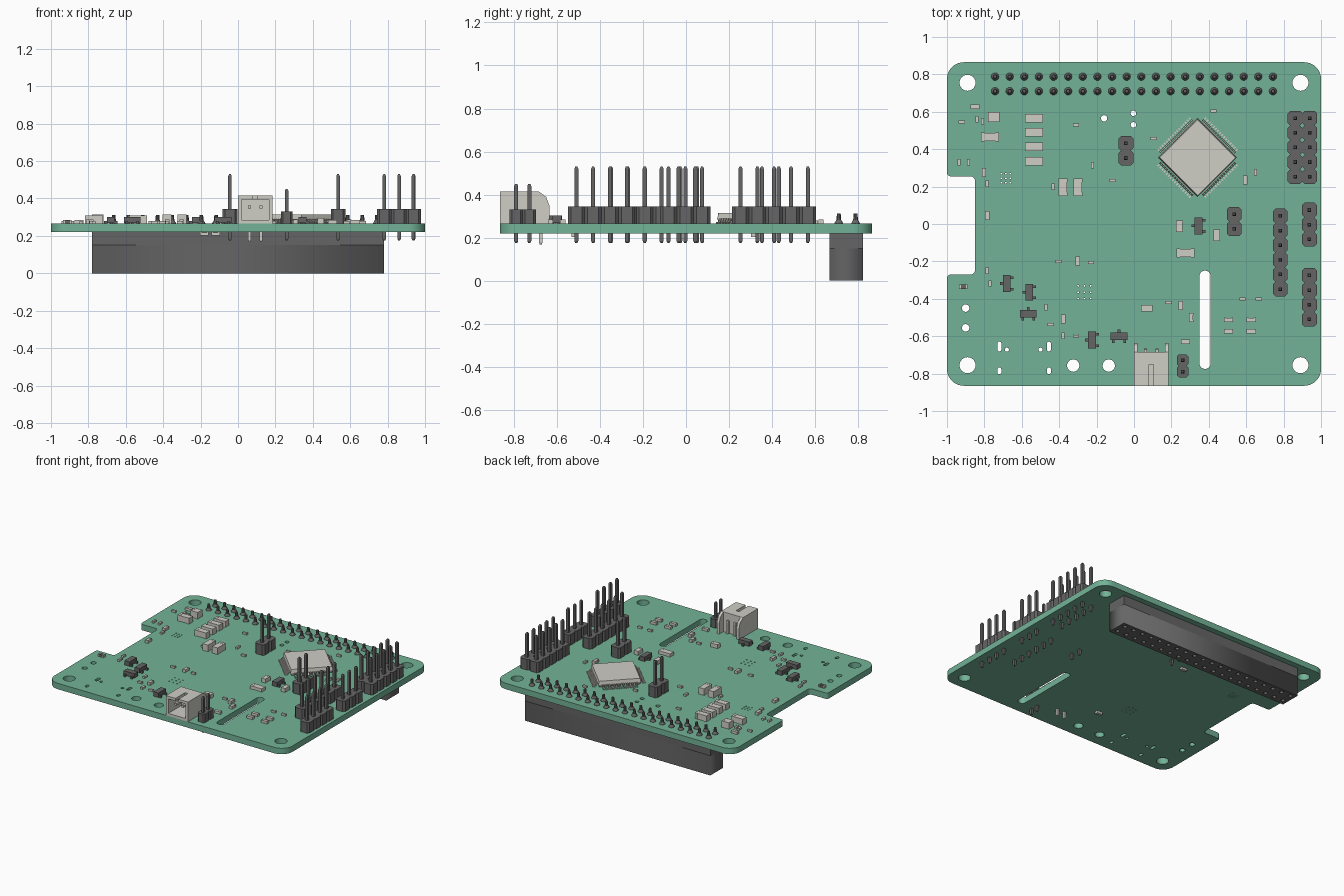
import bpy, bmesh
from math import cos, sin, pi
from mathutils import Vector

if "Cube" in bpy.data.objects:
    bpy.data.objects.remove(bpy.data.objects["Cube"])

TOP, BOT, P = 0.265, 0.22, 0.0782      # board top, board underside, pin pitch


def material(name, rgb):
    m = bpy.data.materials.new(name)
    m.diffuse_color = (*rgb, 1)
    m.use_nodes = True
    m.node_tree.nodes["Principled BSDF"].inputs["Base Color"].default_value = m.diffuse_color
    return m


GREEN = material("green_board", (0.17, 0.45, 0.31))
DARK = material("dark_plastic", (0.13, 0.13, 0.13))
LIGHT = material("light_parts", (0.62, 0.61, 0.56))


def finish(bm, name, mat):
    bmesh.ops.recalc_face_normals(bm, faces=bm.faces)
    me = bpy.data.meshes.new(name)
    bm.to_mesh(me)
    bm.free()
    me.materials.append(mat)
    ob = bpy.data.objects.new(name, me)
    bpy.context.collection.objects.link(ob)
    return ob


def skin(bm, rings):
    rows = [[bm.verts.new(p) for p in ring] for ring in rings]
    n = len(rows[0])
    for a, b in zip(rows, rows[1:]):
        for i in range(n):
            bm.faces.new((a[i], a[(i + 1) % n], b[(i + 1) % n], b[i]))
    bm.faces.new(rows[0][::-1])
    bm.faces.new(rows[-1])


def prism(bm, pts, vec):
    skin(bm, [[Vector(p) for p in pts], [Vector(p) + Vector(vec) for p in pts]])


def box(bm, x0, x1, y0, y1, z0, z1):
    prism(bm, [(x0, y0, z0), (x1, y0, z0), (x1, y1, z0), (x0, y1, z0)], (0, 0, z1 - z0))


def cbox(bm, x, y, w, h, z0, z1):
    box(bm, x - w / 2, x + w / 2, y - h / 2, y + h / 2, z0, z1)


def loft(bm, x, y, rings, n, rot=0):
    skin(bm, [[(x + r * cos(rot + 2 * pi * i / n), y + r * sin(rot + 2 * pi * i / n), z)
               for i in range(n)] for r, z in rings])


def pin(bm, x, y, z0, z1, r=0.0135):
    loft(bm, x, y, [(r * .5, z0), (r, z0 + .01), (r, z1 - .01), (r * .5, z1)], 4, pi / 4)


def circle(x, y, r, n=24):
    return [(x + r * cos(2 * pi * i / n), y + r * sin(2 * pi * i / n)) for i in range(n)]


def rect(x, y, w, h):
    return [(x - w / 2, y - h / 2), (x + w / 2, y - h / 2), (x + w / 2, y + h / 2), (x - w / 2, y + h / 2)]


def rounded(pts, radii, seg=8):
    out = []
    for i, (p, r) in enumerate(zip(pts, radii)):
        p = Vector(p)
        d1 = (Vector(pts[i - 1]) - p).normalized()
        d2 = (Vector(pts[(i + 1) % len(pts)]) - p).normalized()
        c = p + (d1 + d2) * r
        out += [c - r * (d2 * cos(t) + d1 * sin(t)) for t in [pi / 2 * k / seg for k in range(seg + 1)]]
    return out


def plate(name, loops, z0, z1, mat):
    """Flat plate from an outline followed by hole loops."""
    cu = bpy.data.curves.new(name, 'CURVE')
    cu.dimensions, cu.fill_mode, cu.extrude = '2D', 'BOTH', (z1 - z0) / 2
    for loop in loops:
        s = cu.splines.new('POLY')
        s.points.add(len(loop) - 1)
        for sp, p in zip(s.points, loop):
            sp.co = (p[0], p[1], 0, 1)
        s.use_cyclic_u = True
    tmp = bpy.data.objects.new(name + "_tmp", cu)
    bpy.context.collection.objects.link(tmp)
    dg = bpy.context.evaluated_depsgraph_get()
    me = bpy.data.meshes.new_from_object(tmp.evaluated_get(dg))
    bm = bmesh.new()
    bm.from_mesh(me)
    bpy.data.objects.remove(tmp)
    bmesh.ops.remove_doubles(bm, verts=bm.verts, dist=1e-5)
    bmesh.ops.translate(bm, verts=bm.verts, vec=(0, 0, (z0 + z1) / 2))
    return finish(bm, name, mat)


# Circuit board: notched outline, slot, mounting holes, small drills, thermal vias
outline = rounded([(-1, -.865), (1, -.865), (1, .865), (-1, .865),
                   (-1, .255), (-.85, .255), (-.85, -.27), (-1, -.27)],
                  [.09, .09, .09, .09, .02, .025, .025, .02])
loops = [outline, rounded(rect(.38, -.512, .06, .525), [.0295] * 4)]
loops += [circle(sx * .89, sy * .755, .043) for sx in (-1, 1) for sy in (-1, 1)]
loops += [circle(x, -.757, .033) for x in (-.325, -.135)]
loops += [circle(x, y, r, 16) for x, y, r in
          [(-.9, -.45, .02), (-.9, -.555, .02), (-.16, .565, .017), (-.003, .592, .015),
           (-.003, .53, .015), (-.68, -.672, .011), (-.5, -.672, .011)]]
for x in (-.72, -.455):
    loops += [rounded(rect(x, -.655, .022, .052), [.0105] * 4, 4),
              rounded(rect(x, -.785, .022, .035), [.0105] * 4, 4)]
for cx, cy, d in [(-.685, .245, .024), (-.265, -.365, .034)]:
    loops += [circle(cx + i * d, cy + j * d, .005, 8) for i in (-1, 0, 1) for j in (-1, 0, 1)]
plate("circuit_board", loops, BOT, TOP, GREEN)

# Socket under the board, open at the bottom, with soldered pins on top
grid = [(-.743 + i * P, y) for i in range(20) for y in (.71, .788)]
shell = [(-.78, .667), (.78, .667), (.78, .822), (-.78, .822)]
plate("socket_body", [shell] + [rect(x, y, .026, .026) for x, y in grid], 0, .15, DARK)
bm = bmesh.new()
box(bm, -.78, .78, .667, .822, .15, BOT)
finish(bm, "socket_base", DARK)
bm = bmesh.new()
for x, y in grid:
    loft(bm, x, y, [(.021, TOP - .005), (.021, TOP + .003), (.012, .282), (.009, .312)], 10)
finish(bm, "socket_pins", DARK)


# Pin headers
def header(name, x0, y0, cols, rows, pitch=P, top=.345, tip=.53):
    bm = bmesh.new()
    h, c = pitch / 2, pitch * .17
    for i in range(cols):
        for j in range(rows):
            x, y = x0 + i * pitch, y0 - j * pitch
            prism(bm, [(x - h + c, y - h, TOP), (x + h - c, y - h, TOP), (x + h, y - h + c, TOP),
                       (x + h, y + h - c, TOP), (x + h - c, y + h, TOP), (x - h + c, y + h, TOP),
                       (x - h, y + h - c, TOP), (x - h, y - h + c, TOP)], (0, 0, top - TOP))
            pin(bm, x, y, .175, tip)
    finish(bm, name, DARK)


header("header_double", .861, .566, 2, 5)
header("header_three", .938, .075, 1, 3)
header("header_four", .938, -.275, 1, 4)
header("header_six", .782, .043, 1, 6)
header("header_two_right", .535, .052, 1, 2)
header("header_two_middle", -.043, .431, 1, 2)
header("header_two_front", .26, -.728, 1, 2, .061, .33, .45)

# Processor: chamfered diamond body with gull-wing leads
bm = bmesh.new()
loft(bm, .34, .355, [(.2, .269), (.21, .288), (.203, .315)], 4)
finish(bm, "processor_body", LIGHT)
bm = bmesh.new()
lead = [(.14, .29), (.158, .29), (.168, .272), (.184, .272), (.184, .265), (.164, .265), (.154, .284), (.14, .284)]
for k in range(4):
    u = Vector((cos(pi / 4 + k * pi / 2), sin(pi / 4 + k * pi / 2), 0))
    t = Vector((-u.y, u.x, 0))
    for i in range(16):
        o = Vector((.34, .355, 0)) + t * ((i - 7.5) * .0158 - .004)
        prism(bm, [o + u * r + Vector((0, 0, z)) for r, z in lead], t * .008)
finish(bm, "processor_leads", LIGHT)

# Side-entry power connector, open at the front
bm = bmesh.new()
side = [(-.865, TOP), (-.635, TOP), (-.635, .35), (-.65, .39), (-.685, .415), (-.865, .415)]
for x in (0, .165):
    prism(bm, [(x, y, z) for y, z in side], (.02, 0, 0))
box(bm, .02, .165, -.865, -.685, TOP, .285)
box(bm, .02, .165, -.705, -.685, .285, .395)
box(bm, .02, .165, -.75, -.685, .395, .415)
for x in (.02, .105):
    box(bm, x, x + .06, -.865, -.75, .395, .415)
finish(bm, "power_connector", LIGHT)
bm = bmesh.new()
for x in (.062, .123):
    cbox(bm, x, -.755, .016, .17, .347, .363)
    pin(bm, x, -.675, .168, .363, .012)
finish(bm, "power_connector_pins", LIGHT)


# Passive chips: body plus two slightly larger end caps
def chips(name, w, h, height, spots, z=TOP, sign=1, body=LIGHT):
    a, b = bmesh.new(), bmesh.new()
    for x, y in spots:
        zs = sorted((z, z + sign * height))
        cbox(a, x, y, w * .96, h * .96, zs[0] + .001, zs[1] - .001)
        for s in (-1, 1):
            if w > h:
                cbox(b, x + s * w * .4, y, w * .2, h, *zs)
            else:
                cbox(b, x, y + s * h * .4, w, h * .2, *zs)
    finish(a, name + "_bodies", body)
    finish(b, name + "_ends", LIGHT)


chips("large_chips_wide", .097, .046, .045,
      [(-.535, .565), (-.535, .49), (-.535, .413), (-.535, .335), (-.77, .465)])
chips("large_chips_deep", .047, .095, .05, [(-.38, .197), (-.3, .197)])
chips("inductor", .06, .055, .05, [(-.75, .572)])
chips("flat_chip", .097, .046, .025, [(.275, -.155)])
chips("medium_chips_deep", .036, .06, .03, [(.243, -.012), (.442, -.06)])
chips("medium_chip_wide", .06, .036, .03, [(.068, -.45)])
chips("small_chips_wide", .05, .024, .02,
      [(.505, -.513), (.627, -.513), (.505, -.573), (.627, -.573), (-.85, .627), (.275, -.63)])
chips("small_chips_deep", .024, .048, .022,
      [(-.785, .045), (-.802, .275), (.595, .235), (-.3, -.197), (.25, -.437), (.305, -.5), (-.378, -.508)])
chips("indicator", .046, .024, .02, [(-.912, -.335)], body=DARK)
chips("tiny_chips_wide", .034, .016, .015,
      [(-.31, .53), (-.115, .232), (.425, .605), (-.23, -.206), (-.405, -.2), (-.445, -.537),
       (-.31, -.6), (.185, -.42), (.58, -.4), (.667, -.4), (-.92, .545), (.105, .457)])
chips("tiny_chips_deep", .017, .034, .015,
      [(-.84, .56), (-.81, .548), (-.935, .33), (-.885, .33), (-.222, .315), (-.432, .2), (.65, .277),
       (-.47, -.445), (-.38, -.597), (-.77, -.318), (-.785, -.25), (-.785, .215)])
chips("underside_chips", .045, .024, .018, [(-.18, .315), (-.12, -.52)], BOT, -1)

# Transistors: dark body with three leads
for k, (x, y, flat) in enumerate([(.345, -.01, 0), (-.68, -.318, 0), (-.56, -.365, 0), (-.225, -.62, 0),
                                  (-.565, -.48, 1), (-.08, -.6, 1)]):
    bm = bmesh.new()
    for u, v, w, h, z0, z1 in [(0, 0, .042, .09, .269, .302), (-.027, 0, .02, .014, TOP, .28),
                               (.027, -.03, .02, .014, TOP, .28), (.027, .03, .02, .014, TOP, .28)]:
        if flat:
            cbox(bm, x + v, y - u, h, w, z0, z1)
        else:
            cbox(bm, x + u, y + v, w, h, z0, z1)
    finish(bm, f"transistor_{k + 1}", DARK)
